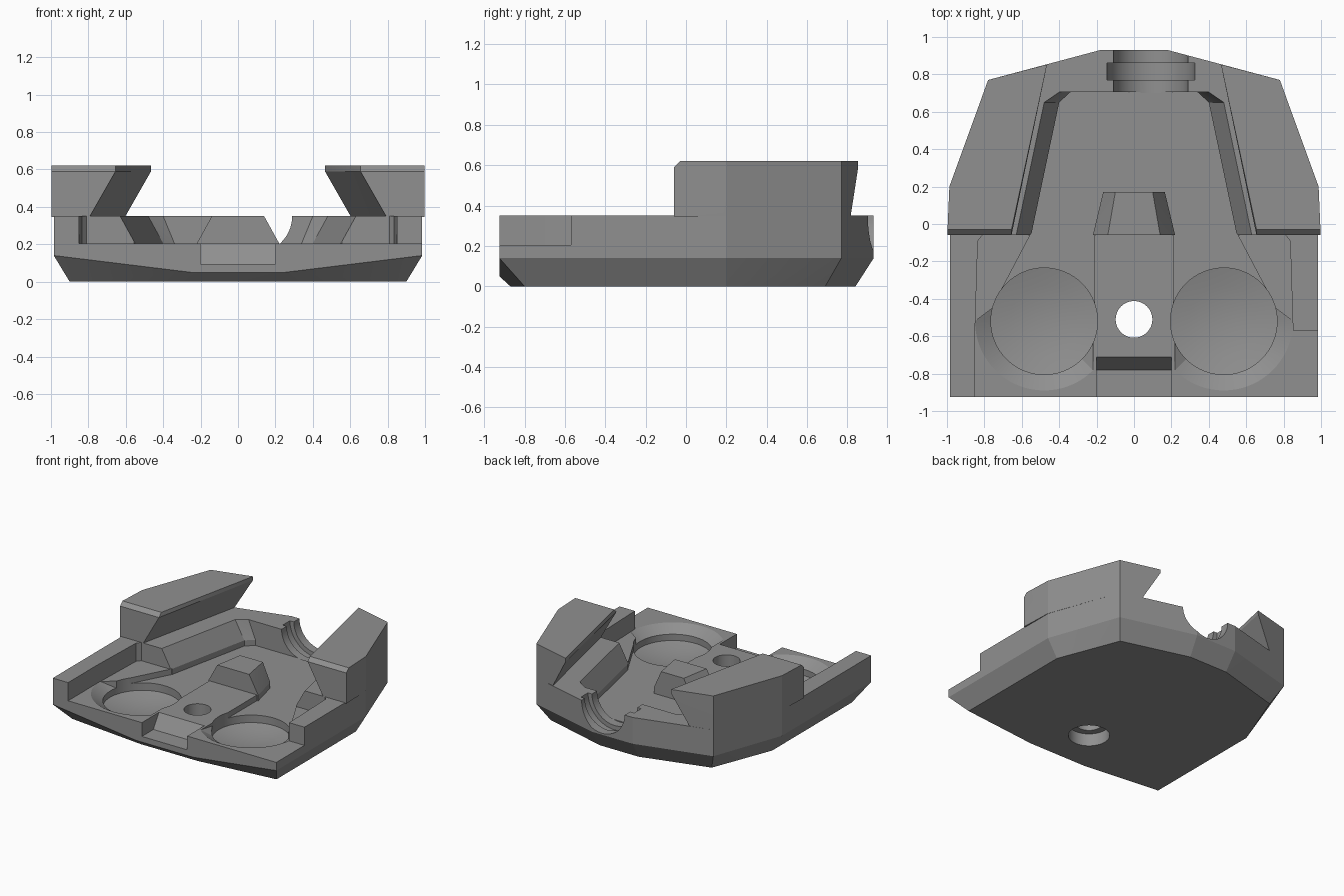
import bpy, bmesh, math
from mathutils import Matrix

if "Cube" in bpy.data.objects:
    bpy.data.objects.remove(bpy.data.objects["Cube"])

gray = bpy.data.materials.new("plain_gray")
gray.diffuse_color = (0.28, 0.28, 0.28, 1)
gray.use_nodes = True
gray.node_tree.nodes["Principled BSDF"].inputs["Base Color"].default_value = gray.diffuse_color


def finish(name, bm):
    bmesh.ops.recalc_face_normals(bm, faces=bm.faces)
    me = bpy.data.meshes.new(name)
    bm.to_mesh(me)
    bm.free()
    ob = bpy.data.objects.new(name, me)
    bpy.context.collection.objects.link(ob)
    me.materials.append(gray)
    return ob


def hull(name, pts):
    bm = bmesh.new()
    for p in pts:
        bm.verts.new(p)
    res = bmesh.ops.convex_hull(bm, input=bm.verts)
    junk = [g for g in res["geom_interior"] if isinstance(g, bmesh.types.BMVert)]
    bmesh.ops.delete(bm, geom=junk, context='VERTS')
    bmesh.ops.dissolve_limit(bm, angle_limit=0.002, verts=bm.verts, edges=bm.edges)
    return finish(name, bm)


def prism(name, outline, z0, z1):
    return hull(name, [(x, y, z) for x, y in outline for z in (z0, z1)])


def box(name, x0, x1, y0, y1, z0, z1):
    return prism(name, [(x0, y0), (x1, y0), (x1, y1), (x0, y1)], z0, z1)


def cylinder(name, r, depth, loc, along_y=False, seg=64):
    bm = bmesh.new()
    m = Matrix.Translation(loc)
    if along_y:
        m = m @ Matrix.Rotation(math.pi / 2, 4, 'X')
    bmesh.ops.create_cone(bm, cap_ends=True, segments=seg, radius1=r, radius2=r,
                          depth=depth, matrix=m)
    return finish(name, bm)


def cut(target, cutter):
    mod = target.modifiers.new("cut", 'BOOLEAN')
    mod.operation = 'DIFFERENCE'
    mod.solver = 'EXACT'
    mod.object = cutter
    bpy.context.view_layer.objects.active = target
    bpy.ops.object.modifier_apply(modifier=mod.name)
    bpy.data.objects.remove(cutter, do_unlink=True)


def both(pts):
    return [(s * p[0], *p[1:]) for p in pts for s in (-1, 1)]


# Base plate with chamfered underside
rim = [(0.985, 0.2), (0.78, 0.77), (0.18, 0.93)]
base = hull("base_plate", both(
    [(x, y, z) for x, y in rim for z in (0.14, 0.35)]
    + [(0.985, -0.925, 0.14), (0.985, -0.925, 0.35), (0.25, -0.925, 0.05)]
    + [(0.9, -0.80, 0), (0.25, -0.87, 0), (0.9, 0.2, 0), (0.71, 0.69, 0), (0.17, 0.84, 0)]))

# Lowered front deck and the shortened right wall
cut(base, prism("deck_cut", both([(0.85, -1), (0.85, -0.57), (0.835, -0.09), (0.81, -0.06)]),
                0.205, 0.5))
cut(base, box("wall_cut", 0.8, 1.1, -1, -0.57, 0.205, 0.5))

# Rear cavity: sloped upper walls, upright lower walls
top = [(0.63, -0.06), (0.48, 0.65), (0.40, 0.705)]
low = [(0.55, -0.06), (0.40, 0.65), (0.34, 0.705)]
FLOOR = 0.16
cut(base, hull("cavity_cut", both([(x, y, z) for x, y in top for z in (0.35, 0.4)]
                                  + [(x, y, 0.205) for x, y in low])))
cut(base, prism("cavity_floor_cut", both(low), FLOOR, 0.22))

# Round pockets with a sloped crescent lip and a channel to the cavity
CX, CY = 0.48, -0.52
for s in (-1, 1):
    cut(base, prism("channel_cut", [(s * x, y) for x, y in
                    [(0.21, -0.05), (0.55, -0.05), (0.55, -0.06), (0.745, -0.42),
                     (0.76, -0.5), (0.21, -0.5)]], FLOOR, 0.25))
    lip = []
    for i in range(28):
        a = math.radians(-5 * i)
        for r, z in ((0.37, 0.205), (0.37, 0.25), (0.285, FLOOR - 0.01)):
            lip.append((s * max(0.22, CX + r * math.cos(a)), CY + r * math.sin(a), z))
    lip += [(s * x, -0.45, z) for x in (0.22, 0.757) for z in (FLOOR - 0.01, 0.25)]
    cut(base, hull("lip_cut", lip))
    dish = [(s * CX, CY, 0.06)]
    for i in range(64):
        a = math.tau * i / 64
        for r, z in ((0.285, 0.25), (0.285, 0.10), (0.19, 0.078), (0.1, 0.066)):
            dish.append((s * min(CX + 0.285, CX + r * math.cos(a)), CY + r * math.sin(a), z))
    cut(base, hull("dish_cut", dish))

# Front notch with a ramp at its back
cut(base, hull("notch_cut", both([(0.2, -1, 0.095), (0.2, -0.78, 0.095), (0.2, -0.71, 0.205),
                                  (0.2, -0.71, 0.3), (0.2, -1, 0.3)])))

# Offset half-round outlet with ring groove
cut(base, cylinder("outlet_cut", 0.2, 0.4, (0.09, 0.9, 0.352), True))
cut(base, cylinder("groove_cut", 0.235, 0.09, (0.09, 0.815, 0.352), True))

# Screw hole, counterbored from below
cut(base, cylinder("hole_cut", 0.098, 1, (0, -0.51, 0.2)))
cut(base, cylinder("counterbore_cut", 0.15, 0.2, (0, -0.51, 0)))

# Centre wedge behind the screw hole
hull("centre_wedge", both([(0.14, -0.06, 0.35), (0.10, 0.17, 0.35),
                           (0.22, -0.06, 0.205), (0.165, 0.17, 0.205),
                           (0.22, -0.06, 0.15), (0.165, 0.17, 0.15)]))

# Side clamps with undercut inner faces
for s, name in ((-1, "left_clamp"), (1, "right_clamp")):
    pts = []
    for z, dx in ((0.345, 0.14), (0.59, 0), (0.62, 0)):
        y0 = -0.03 if z == 0.62 else -0.06
        pts += [(0.997, y0, z), (0.987, 0.2, z), (0.78, 0.77, z),
                (0.655 + dx, y0, z), (0.465 + dx, 0.853 - dx * 0.27, z)]
    hull(name, [(s * x, y, z) for x, y, z in pts])

# Smooth the round cuts, keep the edges crisp
for ob in bpy.context.scene.objects:
    ob.select_set(True)
bpy.context.view_layer.objects.active = base
bpy.ops.object.shade_smooth_by_angle(angle=math.radians(12))
